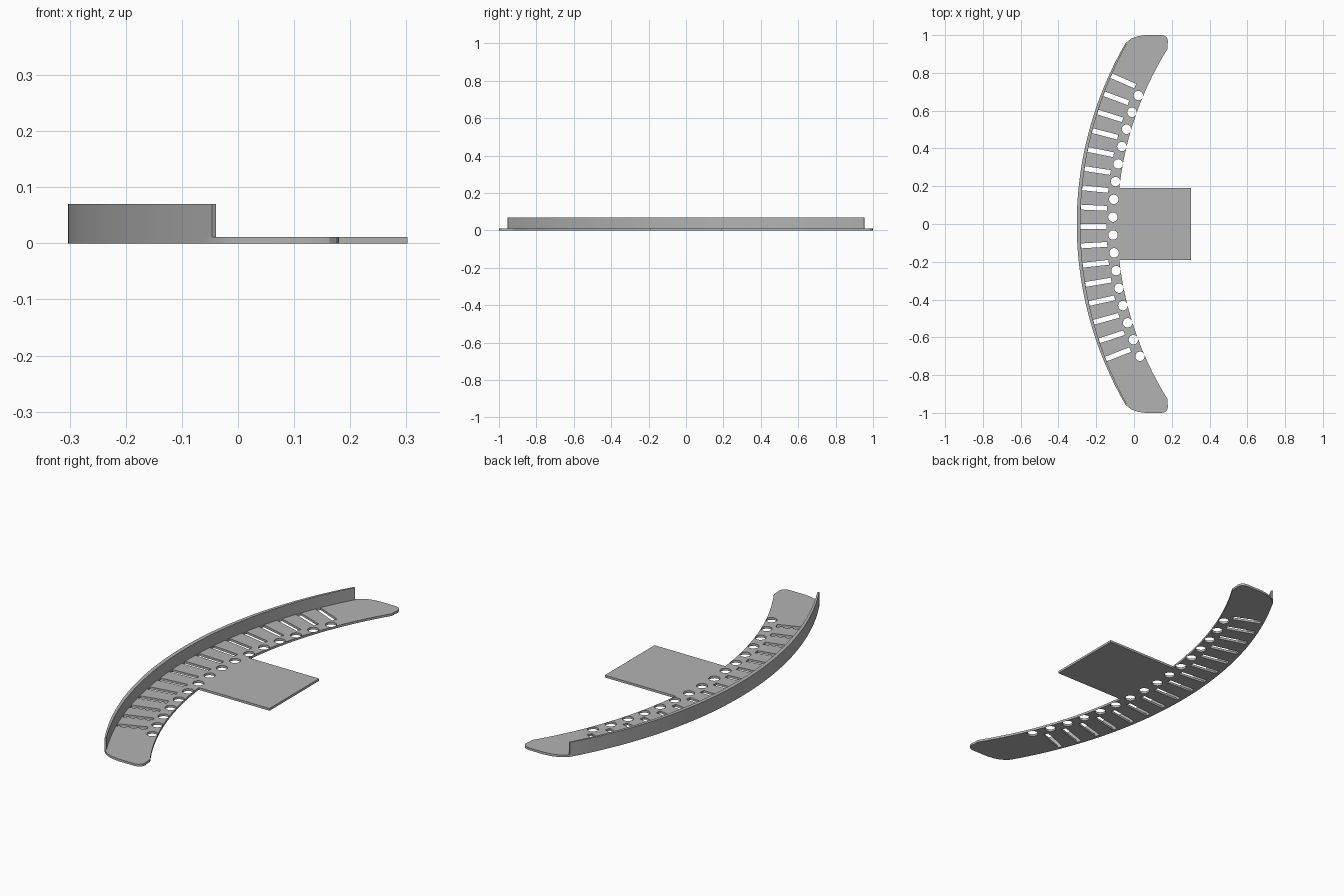
import bpy, bmesh
from math import sin, cos, asin, pi

if "Cube" in bpy.data.objects:
    bpy.data.objects.remove(bpy.data.objects["Cube"], do_unlink=True)

PLATE_T, WALL_TOP = 0.011, 0.07

grey = bpy.data.materials.new("plain grey")
grey.use_nodes = True
grey.diffuse_color = (0.45, 0.45, 0.45, 1)
grey.node_tree.nodes["Principled BSDF"].inputs["Base Color"].default_value = (0.45, 0.45, 0.45, 1)


def arc(cx, r, y0, y1, n):
    """Points on the -x side of a circle centred at (cx, 0), from y0 to y1."""
    a0, a1 = asin(y0 / r), asin(y1 / r)
    angles = [a0 + (a1 - a0) * i / n for i in range(n + 1)]
    return [(cx - r * cos(a), r * sin(a)) for a in angles]


def mirror(points):
    return [(x, -y) for x, y in reversed(points)]


def sheet(name, loops, z0, z1):
    """Extruded flat shape; loops after the first are holes."""
    curve = bpy.data.curves.new(name + " outline", "CURVE")
    curve.dimensions, curve.fill_mode = "2D", "BOTH"
    curve.extrude = (z1 - z0) / 2
    for loop in loops:
        spline = curve.splines.new("POLY")
        spline.points.add(len(loop) - 1)
        for p, (x, y) in zip(spline.points, loop):
            p.co = (x, y, 0, 1)
        spline.use_cyclic_u = True
    temp = bpy.data.objects.new(name + " temp", curve)
    bpy.context.collection.objects.link(temp)
    graph = bpy.context.evaluated_depsgraph_get()
    mesh = bpy.data.meshes.new_from_object(temp.evaluated_get(graph))
    bpy.data.objects.remove(temp)
    bpy.data.curves.remove(curve)

    bm = bmesh.new()
    bm.from_mesh(mesh)
    bmesh.ops.remove_doubles(bm, verts=bm.verts, dist=0.0001)
    bmesh.ops.translate(bm, verts=bm.verts, vec=(0, 0, (z0 + z1) / 2))
    bmesh.ops.recalc_face_normals(bm, faces=bm.faces)
    bm.to_mesh(mesh)
    bm.free()
    mesh.name = name
    mesh.materials.clear()
    mesh.materials.append(grey)
    obj = bpy.data.objects.new(name, mesh)
    bpy.context.collection.objects.link(obj)
    bpy.ops.object.select_all(action="DESELECT")
    obj.select_set(True)
    bpy.context.view_layer.objects.active = obj
    bpy.ops.object.shade_smooth_by_angle(angle=0.5)
    return obj


# Outline of the curved plate, with rounded tips and the square tab
tip = [(-0.03, 0.97), (-0.01, 0.984), (0.02, 0.994), (0.06, 1.0), (0.145, 1.0),
       (0.163, 0.996), (0.175, 0.985), (0.18, 0.968), (0.177, 0.948)]
inner = arc(1.662, 1.75, 0.925, 0.19, 24)
half = tip + inner + [(0.302, 0.19)]
outline = arc(1.6, 1.903, -0.955, 0.955, 64) + half + mirror(half)

# Row of round holes along the inner edge
holes = []
for i in range(16):
    a = 0.392 - 0.0531 * i
    cx, cy = 1.668 - 1.78 * cos(a), 1.78 * sin(a)
    holes.append([(cx + 0.025 * cos(t * pi / 12), cy + 0.025 * sin(t * pi / 12))
                  for t in range(24)])

# Row of radial slots beside the wall
slots = []
for i in range(16):
    a = 0.41 - 0.0521 * i
    slots.append([(1.686 - r * cos(a) + w * sin(a), r * sin(a) + w * cos(a))
                  for r, w in ((1.831, -0.013), (1.969, -0.013),
                               (1.969, 0.013), (1.831, 0.013))])

sheet("curved_plate", [outline] + holes + slots, 0, PLATE_T)

# Upright rim along the outer edge, slightly thinner towards its ends
rim = arc(1.6, 1.903, -0.955, 0.955, 64) + arc(1.686, 1.97, 0.951, -0.951, 64)
sheet("outer_rim", [rim], PLATE_T, WALL_TOP)
